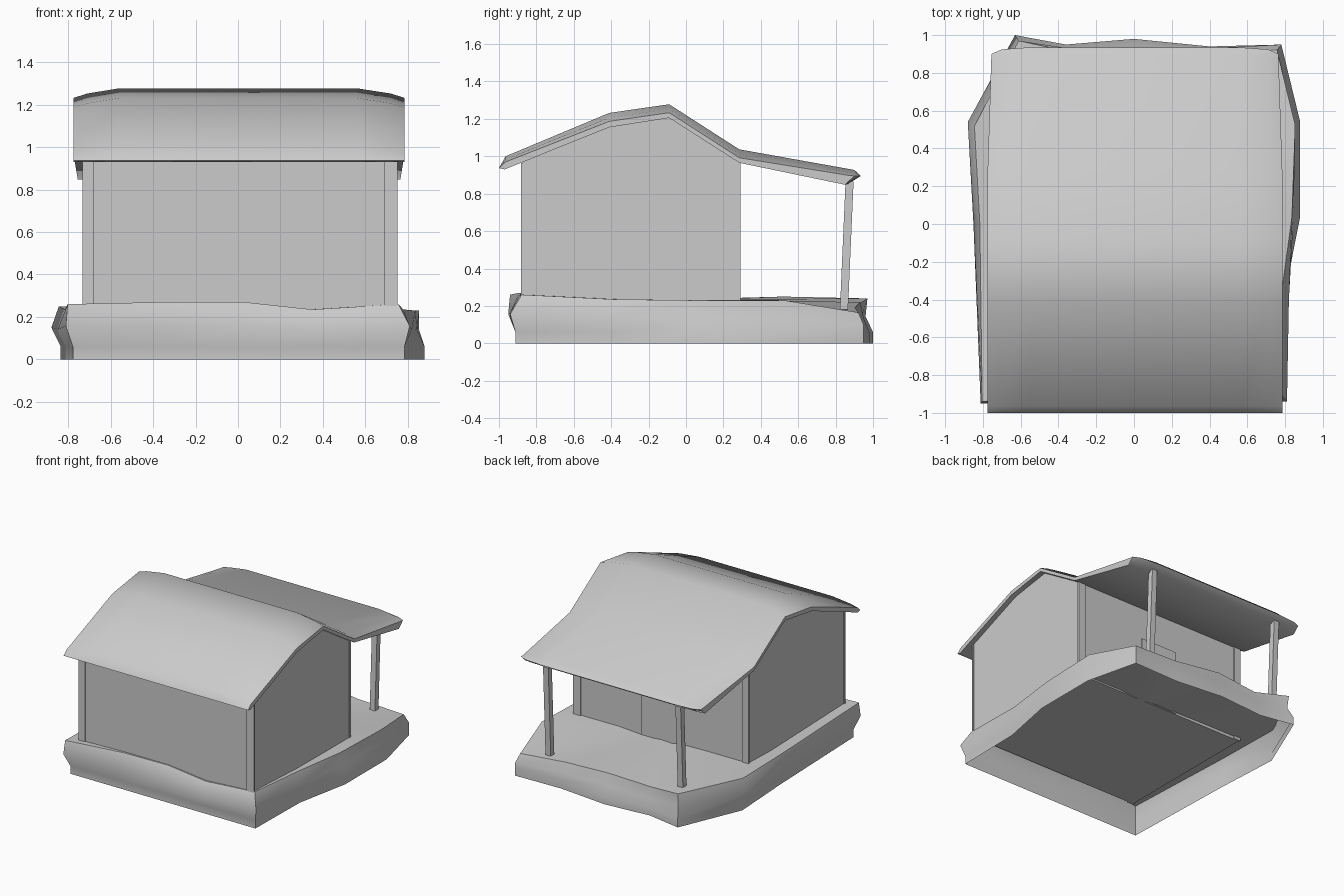
import bpy, bmesh, math

if "Cube" in bpy.data.objects:
    bpy.data.objects.remove(bpy.data.objects["Cube"])


def finish(name, bm, smooth=None):
    bmesh.ops.recalc_face_normals(bm, faces=bm.faces)
    me = bpy.data.meshes.new(name)
    bm.to_mesh(me)
    bm.free()
    ob = bpy.data.objects.new(name, me)
    bpy.context.collection.objects.link(ob)
    if smooth:
        bpy.ops.object.select_all(action='DESELECT')
        ob.select_set(True)
        bpy.context.view_layer.objects.active = ob
        bpy.ops.object.shade_smooth_by_angle(angle=math.radians(smooth))
    return ob


def loft(rings, cap_start=False, cap_end=False):
    bm = bmesh.new()
    vs = [[bm.verts.new(p) for p in r] for r in rings]
    n = len(vs[0])
    for a, b in zip(vs, vs[1:]):
        for i in range(n):
            j = (i + 1) % n
            bm.faces.new((a[i], a[j], b[j], b[i]))
    if cap_start:
        bm.faces.new(vs[0])
    if cap_end:
        bm.faces.new(vs[-1])
    return bm, vs


def rect(x0, x1, y0, y1, z):
    return [(x0, y0, z), (x1, y0, z), (x1, y1, z), (x0, y1, z)]


def box(name, x0, x1, y0, y1, z0, z1, shift=0.0):
    bm, _ = loft([rect(x0, x1, y0, y1, z0),
                  rect(x0, x1, y0 + shift, y1 + shift, z1)], True, True)
    return finish(name, bm)


# Uneven stone base: x, y, top height, then scale of bottom / middle / top ring
outline = [
    (-0.82, -0.96, 0.26, .95, .99, .98), (-0.37, -0.96, 0.27, .95, .98, .93),
    (0.03, -0.96, 0.27, .95, .98, .92), (0.38, -0.96, 0.235, .95, .98, .925),
    (0.81, -0.94, 0.26, .97, 1.00, .935), (0.82, -0.40, 0.235, .97, 1.00, .95),
    (0.88, 0.04, 0.23, 1.0, .96, .95), (0.88, 0.54, 0.23, 1.0, .97, .97),
    (0.78, 0.95, 0.165, 1.0, 1.00, .97), (0.40, 0.94, 0.19, 1.0, .99, .96),
    (0.00, 0.98, 0.22, 1.0, .97, .95), (-0.36, 0.95, 0.20, 1.0, .98, .96),
    (-0.63, 1.00, 0.24, 1.0, .96, .97), (-0.88, 0.54, 0.25, .95, 1.00, .96),
    (-0.85, 0.00, 0.235, .95, 1.00, .96),
]
rings = [
    [(x * b, y * b, 0) for x, y, z, b, m, t in outline],
    [(x * b, y * b, 0.06) for x, y, z, b, m, t in outline],
    [(x * m, y * m, z * .6) for x, y, z, b, m, t in outline],
    [(x * t, y * t, z) for x, y, z, b, m, t in outline],
]
bm, vs = loft(rings)
center = bm.verts.new((0, 0.1, 0.235))
top = vs[-1]
for i in range(len(top)):
    bm.faces.new((top[i], top[(i + 1) % len(top)], center))
finish("stone_base", bm, 50)

# Roof: closed side profile lofted across x, upper surface drooping at the gables
# entries are y, z, droop, inward pull at the ends
roof_profile = [
    (-1.0, .937, 0, 0), (-.965, 1.0, .03, 0), (-.41, 1.232, .045, 0),
    (-.09, 1.278, .045, 0), (.285, 1.037, .045, 0), (.90, .927, .03, -.025),
    (.935, .895, .0, -.035), (.86, .848, 0, -.01), (.285, .965, 0, 0),
    (-.09, 1.205, 0, 0), (-.41, 1.155, 0, 0), (-.97, .93, 0, 0)]
rings = []
for x, k in ((-.775, 1), (-.71, .55), (-.56, 0), (.56, 0), (.72, .55), (.785, 1)):
    rings.append([(x * (1 - .025 * k if y > .85 else 1), y + p * k * k, z - d * k)
                  for y, z, d, p in roof_profile])
bm, _ = loft(rings, True, True)
finish("roof", bm, 62)

# House walls with gable tops that meet the underside of the roof
wall = [(-.875, .22), (.283, .22), (.283, .967), (-.09, 1.208), (-.41, 1.158), (-.875, .968)]
bm, _ = loft([[(x, y, z) for y, z in wall] for x in (-.725, .745)], True, True)
finish("house_walls", bm)

# Corner trims
for side, x0, x1 in (("left", -.733, -.678), ("right", .69, .752)):
    box("front_trim_" + side, x0, x1, -.883, -.868, .22, .965)
    box("back_trim_" + side, x0, x1, .275, .292, .22, .965)

# Leaning porch posts
for side, x in (("left", -.56), ("right", .56)):
    box("porch_post_" + side, x - .022, x + .022, .823, .866, .18, .865, .03)

# Door onto the porch
box("door", -.14, .17, .278, .292, .225, .72)
